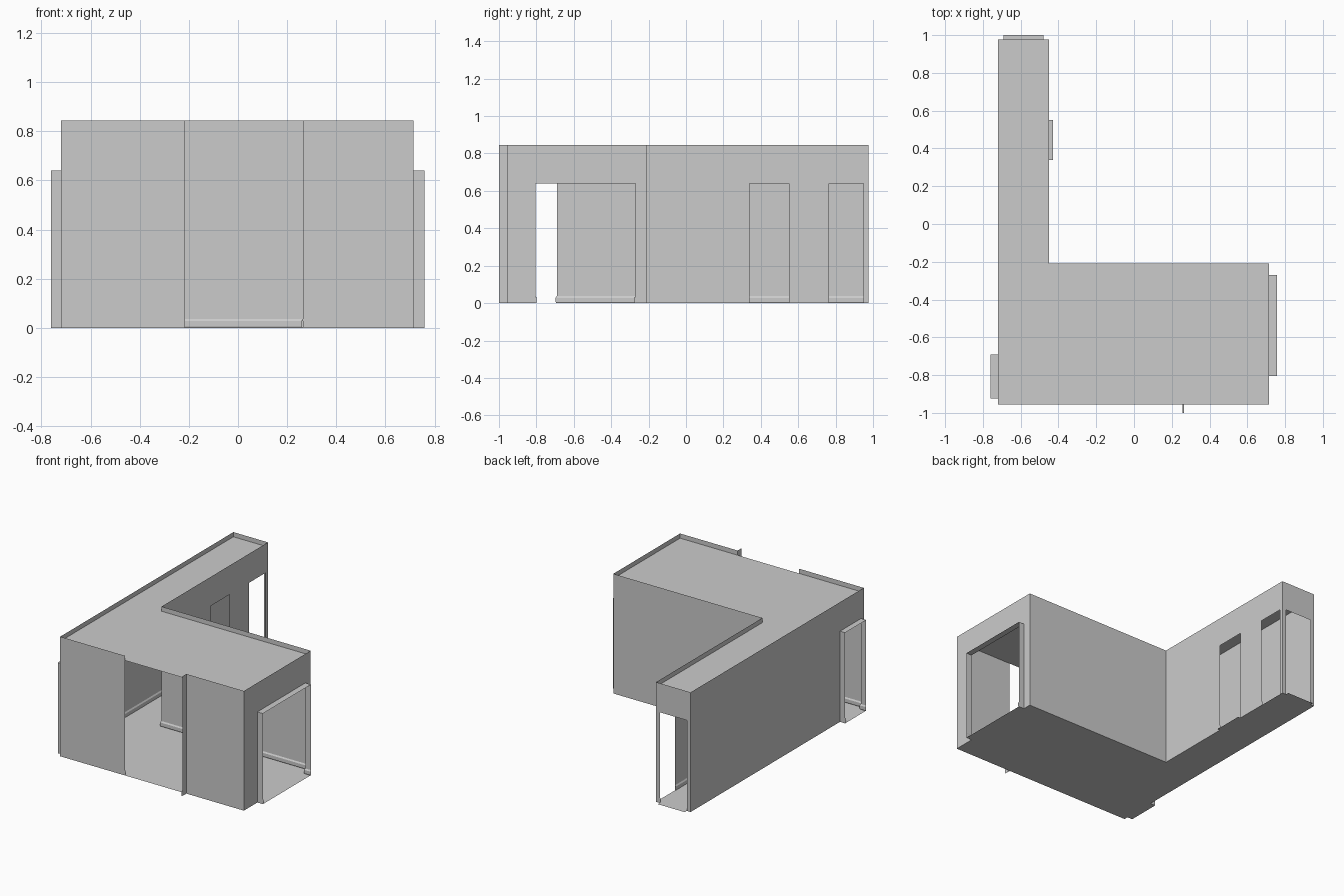
import bpy
import bmesh
from mathutils import Vector

if "Cube" in bpy.data.objects:
    bpy.data.objects.remove(bpy.data.objects["Cube"])

TOP, HEAD, CEIL = 0.845, 0.64, 0.812     # wall top, door head, ceiling level
X0, X1, XI = -0.72, 0.715, -0.45         # outer left, outer right, inner corner
Y0, Y1, YI = -0.955, 0.977, -0.21        # front, back, inner corner
FOOT = [(X0, Y0), (X1, Y0), (X1, YI), (XI, YI), (XI, Y1), (X0, Y1)]

# Wall runs between openings, counter-clockwise with the room on the left
RUNS = [
    [(0.265, -1.0), (0.265, Y0), (X1, Y0), (X1, -0.805), (0.758, -0.805)],
    [(0.758, -0.27), (X1, -0.27), (X1, YI), (XI, YI), (XI, 0.34)],
    [(XI, 0.55), (XI, 0.765)],
    [(XI, 0.95), (XI, Y1), (-0.48, Y1)],
    [(-0.69, Y1), (X0, Y1), (X0, -0.69), (-0.76, -0.69)],
    [(-0.76, -0.925), (X0, -0.925), (X0, Y0), (-0.215, Y0)],
]
# Doorways: two edge points on the wall, and the outward offset of the sill
DOORS = [
    ((X1, -0.805), (X1, -0.27), (0.043, 0), True),
    ((X0, -0.69), (X0, -0.925), (-0.04, 0), True),
    ((XI, 0.34), (XI, 0.55), (0.02, 0), False),
    ((-0.48, Y1), (-0.69, Y1), (0, 0.023), False),
    ((XI, 0.765), (XI, 0.95), None, False),
]


def build(name, polys):
    bm = bmesh.new()
    for poly in polys:
        bm.faces.new([bm.verts.new(p) for p in poly])
    bmesh.ops.remove_doubles(bm, verts=bm.verts, dist=0.0005)
    me = bpy.data.meshes.new(name)
    bm.to_mesh(me)
    bm.free()
    ob = bpy.data.objects.new(name, me)
    bpy.context.collection.objects.link(ob)
    return ob


def upright(a, b, z0, z1):
    return [(*a, z0), (*b, z0), (*b, z1), (*a, z1)]


def ledge(a, b, off, z):
    c, d = [(p[0] + off[0], p[1] + off[1]) for p in (a, b)]
    return [(*a, z), (*c, z), (*d, z), (*b, z)]


def inset(run, dist):
    """Offset an open path towards the room, with mitred corners."""
    pts = [Vector(p) for p in run]
    normals = []
    for a, b in zip(pts, pts[1:]):
        d = (b - a).normalized()
        normals.append(Vector((-d.y, d.x)))
    out = []
    for i, p in enumerate(pts):
        n0, n1 = normals[max(i - 1, 0)], normals[min(i, len(normals) - 1)]
        m = (n0 + n1).normalized()
        out.append(tuple(p + m * dist / m.dot(n0)))
    return out


# Walls: full height, with door jambs stopping at the head
walls = []
for run in RUNS:
    for a, b in zip(run, run[1:]):
        jamb = max(abs(a[0]), abs(b[0])) > 0.73
        walls.append(upright(a, b, 0, HEAD if jamb else TOP))
build("walls", walls)

# Wall panels above the doorways
build("door_lintels", [upright(a, b, HEAD, TOP) for a, b, _, _ in DOORS])

# Projecting door heads and sills
build("door_heads", [ledge(a, b, o, HEAD) for a, b, o, head in DOORS if head])
build("door_sills", [ledge(a, b, o, 0) for a, b, o, _ in DOORS if o])

# Floor and ceiling
build("floor", [[(*p, 0) for p in FOOT]])
build("ceiling", [[(*p, CEIL) for p in FOOT]])

# Skirting boards with a bevelled top edge, following every wall run
profile = [(0.004, 0), (0.007, 0.006), (0.007, 0.028), (0.001, 0.037)]
skirting = []
for run in RUNS:
    rails = [[(*p, z) for p in inset(run, d)] for d, z in profile]
    for lo, hi in zip(rails, rails[1:]):
        for i in range(len(run) - 1):
            skirting.append([lo[i], lo[i + 1], hi[i + 1], hi[i]])
build("skirting_boards", skirting)
